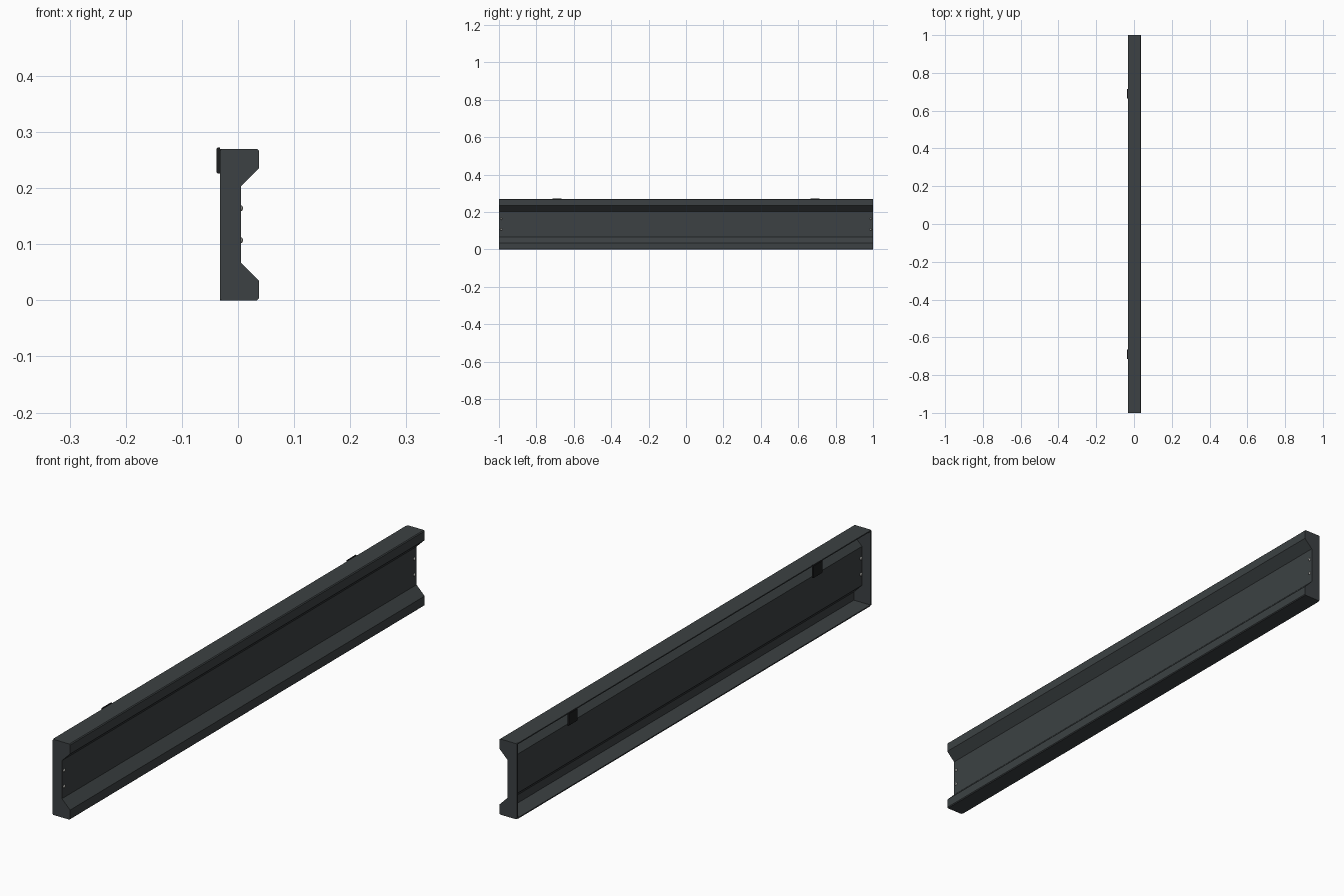
import bpy, bmesh, math
from mathutils import Vector

if "Cube" in bpy.data.objects:
    bpy.data.objects.remove(bpy.data.objects["Cube"])


def material(name, rgb):
    m = bpy.data.materials.new(name)
    m.diffuse_color = (*rgb, 1)
    m.use_nodes = True
    m.node_tree.nodes["Principled BSDF"].inputs["Base Color"].default_value = m.diffuse_color
    return m


STEEL = material("dark_steel", (0.045, 0.053, 0.056))
BLACK = material("black_clip", (0.012, 0.013, 0.014))
GREY = material("screw_grey", (0.35, 0.35, 0.33))


def extrude(name, pts, y0, y1, mat):
    """Extrude an (x, z) outline along y."""
    bm = bmesh.new()
    face = bm.faces.new([bm.verts.new((x, y0, z)) for x, z in pts])
    res = bmesh.ops.extrude_face_region(bm, geom=[face])
    moved = [v for v in res["geom"] if isinstance(v, bmesh.types.BMVert)]
    bmesh.ops.translate(bm, verts=moved, vec=(0, y1 - y0, 0))
    bmesh.ops.recalc_face_normals(bm, faces=bm.faces)
    me = bpy.data.meshes.new(name)
    bm.to_mesh(me)
    bm.free()
    ob = bpy.data.objects.new(name, me)
    bpy.context.collection.objects.link(ob)
    me.materials.append(mat)
    return ob


B, F, W, H = -0.032, 0.037, 0.005, 0.27   # back, front, web, height
T, CAP, C = 0.004, 0.006, 0.003           # sheet, end cap, corner cut

# Lower half of the outer section, mirrored about mid height
low = [(B, 0), (F - C, 0), (F, C), (F, 0.035), (W, 0.067)]
outer = low + [(x, H - z) for x, z in reversed(low)]

# Same path offset inward, giving a folded sheet open at the back
low_in = [(B, T), (F - T, T), (F - T, 0.035 - 0.4 * T), (W - T, 0.067 - 0.4 * T)]
inner = low_in + [(x, H - z) for x, z in reversed(low_in)]
extrude("folded_channel", outer + inner[::-1], -1 + CAP, 1 - CAP, STEEL)

# Solid end caps with trimmed back corners
cap = [(B, C), (B + C, 0)] + low[1:]
cap += [(x, H - z) for x, z in reversed(cap)]

for s, tag in ((-1, "front"), (1, "rear")):
    extrude("end_cap_" + tag, cap, s * (1 - CAP), s, STEEL)

    # Hanging clip on the back of the top edge
    clip = [(-0.032, 0.226), (-0.032, 0.272), (-0.036, 0.272),
            (-0.038, 0.270), (-0.038, 0.228), (-0.036, 0.226)]
    extrude("clip_" + tag, clip, s * 0.69 - 0.025, s * 0.69 + 0.025, BLACK)

    # Round screw heads through the web
    for z, level in ((0.107, "lower"), (0.164, "upper")):
        bpy.ops.mesh.primitive_uv_sphere_add(
            segments=16, ring_count=8, radius=0.006,
            location=(0.003, s * 0.988, z))
        ob = bpy.context.object
        ob.name = "screw_" + level + "_" + tag
        ob.data.materials.append(GREY)
        bpy.ops.object.shade_smooth()
